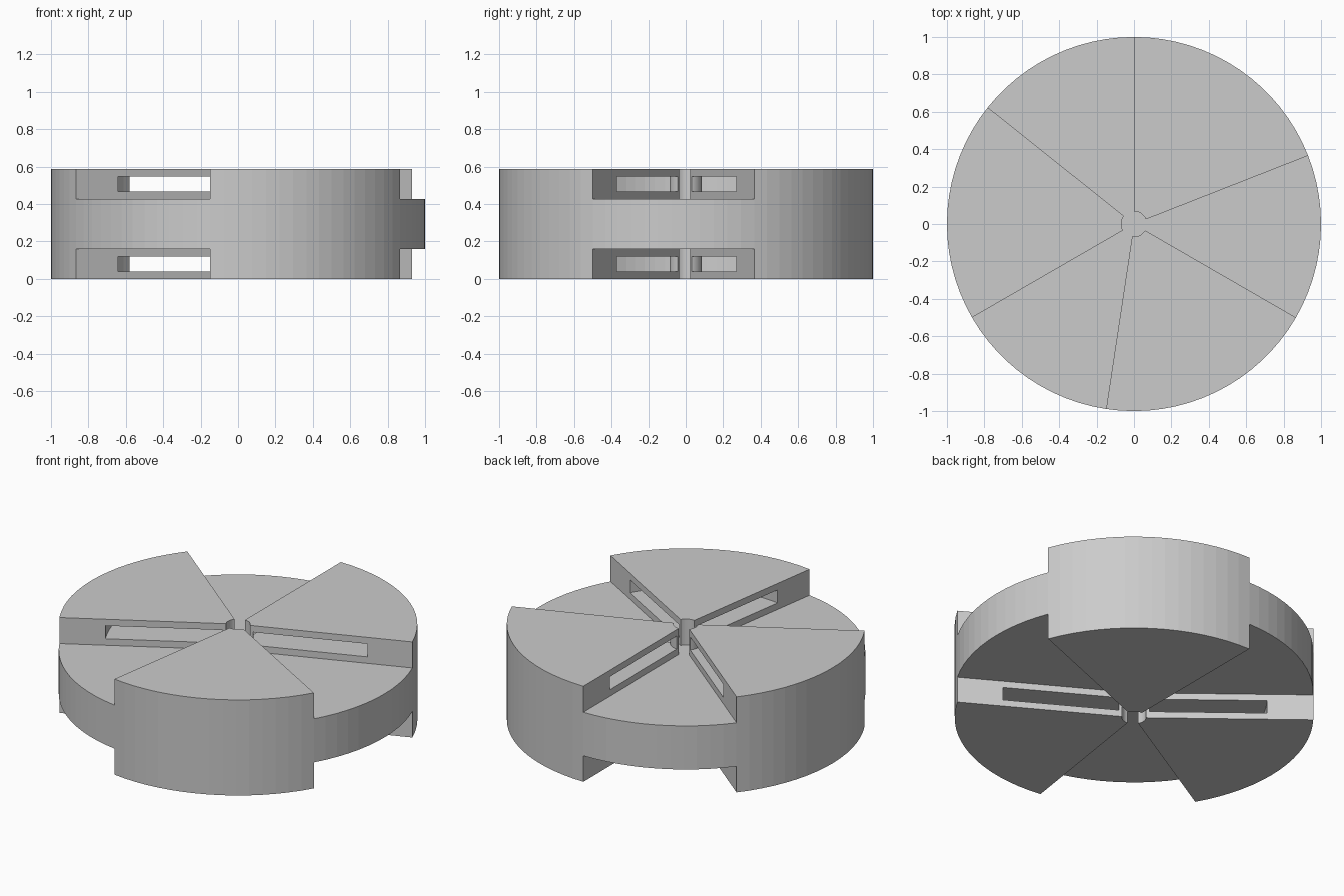
import bpy, bmesh
from math import cos, sin, radians, pi
from mathutils import Vector

cube = bpy.data.objects.get("Cube")
if cube:
    bpy.data.objects.remove(cube, do_unlink=True)

# Sizes
MID = 0.294                       # half height of the whole body
CORE, TOP = 0.134, 0.294          # heights above and below the mid plane
SLOT_LOW, SLOT_HIGH = 0.174, 0.254
HUB, SLOT_IN, SLOT_OUT, RIM = 0.068, 0.086, 0.742, 1.0
GAP_STEPS, JAW_STEPS = 12, 16     # segments per open sector and raised sector
PERIOD = GAP_STEPS + JAW_STEPS
STEPS = 3 * PERIOD
START = radians(-30)

# Radial sections as (radius, height) loops
jaw = [(HUB, CORE), (RIM, CORE), (RIM, TOP), (HUB, TOP)]
slot = [(SLOT_IN, SLOT_LOW), (SLOT_OUT, SLOT_LOW),
        (SLOT_OUT, SLOT_HIGH), (SLOT_IN, SLOT_HIGH)]

bm = bmesh.new()


def point(step, rz, side):
    a = START + 2 * pi * step / STEPS
    return Vector((rz[0] * cos(a), rz[0] * sin(a), MID + side * rz[1]))


def face(points):
    bm.faces.new([bm.verts.new(p) for p in points])


def sweep(step, p, q, side):
    """One wall segment between two section points."""
    face([point(step, p, side), point(step + 1, p, side),
          point(step + 1, q, side), point(step, q, side)])


for side in (1, -1):
    # Floor at the centre, inside the hub bore
    face([point(i, (HUB, CORE), side) for i in range(STEPS)])
    for i in range(STEPS):
        # Core rim
        sweep(i, (RIM, 0), (RIM, CORE), side)
        if i % PERIOD < GAP_STEPS:
            # Open sector floor
            sweep(i, jaw[0], jaw[1], side)
        else:
            # Raised sector rim, top, hub wall, and the slot tunnel
            for k in (1, 2, 3):
                sweep(i, jaw[k], jaw[(k + 1) % 4], side)
            for k in range(4):
                sweep(i, slot[k], slot[(k + 1) % 4], side)
        # Radial end walls framing the slot mouths
        if i % PERIOD in (0, GAP_STEPS):
            for k in range(4):
                n = (k + 1) % 4
                face([point(i, c, side) for c in (jaw[k], jaw[n], slot[n], slot[k])])

bmesh.ops.remove_doubles(bm, verts=bm.verts, dist=0.0005)
bmesh.ops.recalc_face_normals(bm, faces=bm.faces)

mesh = bpy.data.meshes.new("slotted_disc")
bm.to_mesh(mesh)
bm.free()
disc = bpy.data.objects.new("slotted_disc", mesh)
bpy.context.collection.objects.link(disc)

# Plain grey material
grey = bpy.data.materials.new("plain_grey")
grey.use_nodes = True
colour = (0.6, 0.6, 0.6, 1)
grey.diffuse_color = colour
grey.node_tree.nodes["Principled BSDF"].inputs["Base Color"].default_value = colour
mesh.materials.append(grey)
